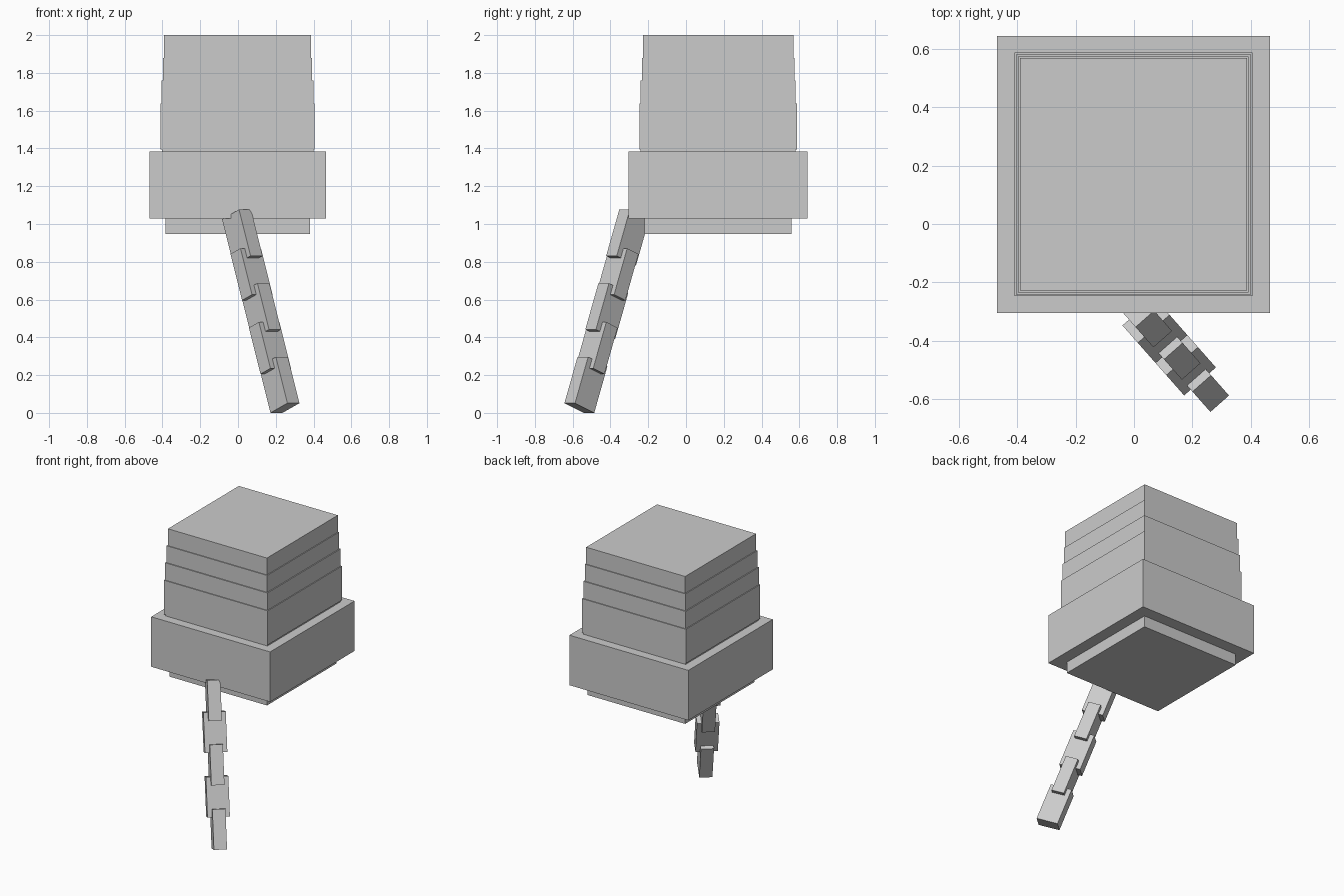
import bpy
from mathutils import Matrix, Vector

if "Cube" in bpy.data.objects:
    bpy.data.objects.remove(bpy.data.objects["Cube"])

grey = bpy.data.materials.new("light grey")
grey.diffuse_color = (0.6, 0.6, 0.6, 1)
grey.use_nodes = True
grey.node_tree.nodes["Principled BSDF"].inputs["Base Color"].default_value = grey.diffuse_color


def box(name, centre, size, rot=None):
    bpy.ops.mesh.primitive_cube_add(size=1)
    ob = bpy.context.object
    ob.name = name
    m = Matrix.Diagonal((*size, 1))
    if rot:
        m = rot.to_4x4() @ m
    ob.data.transform(Matrix.Translation(centre) @ m)
    ob.data.materials.append(grey)
    return ob


def slab(name, hx, hy, z0, z1):
    return box(name, (-0.002, 0.17, (z0 + z1) / 2), (2 * hx, 2 * hy, z1 - z0))


# bottom plate and wide collar
slab("bottom_plate", 0.383, 0.389, 0.948, 1.05)
slab("collar", 0.467, 0.474, 1.028, 1.383)

# stacked head layers, from top to bottom, slightly bulging
levels = [2.0, 1.88, 1.76, 1.637, 1.515, 1.395]
for i, h in enumerate([0.389, 0.395, 0.402, 0.408, 0.408]):
    slab(f"head_layer_{i + 1}", h, h + 0.009, levels[i + 1], levels[i])
slab("head_foot", 0.401, 0.41, 1.37, 1.40)

# hanging chain of square links, alternately turned by a quarter
along = Vector((0.25, -0.2835, -1)).normalized()
side = Vector((0.2835, 0.25, 0)).normalized()
out = along.cross(side)
if out.z < 0:
    out, side = -out, -side
rot = Matrix((side, out, along)).transposed()
if rot.determinant() < 0:
    rot = Matrix((-side, out, along)).transposed()
last = Vector((0.218, -0.530, 0.1485))
for i in range(5):
    wide, deep = (0.085, 0.145) if i % 2 == 0 else (0.145, 0.085)
    box(f"chain_link_{5 - i}", last - along * 0.2085 * i, (wide, deep, 0.262), rot)
